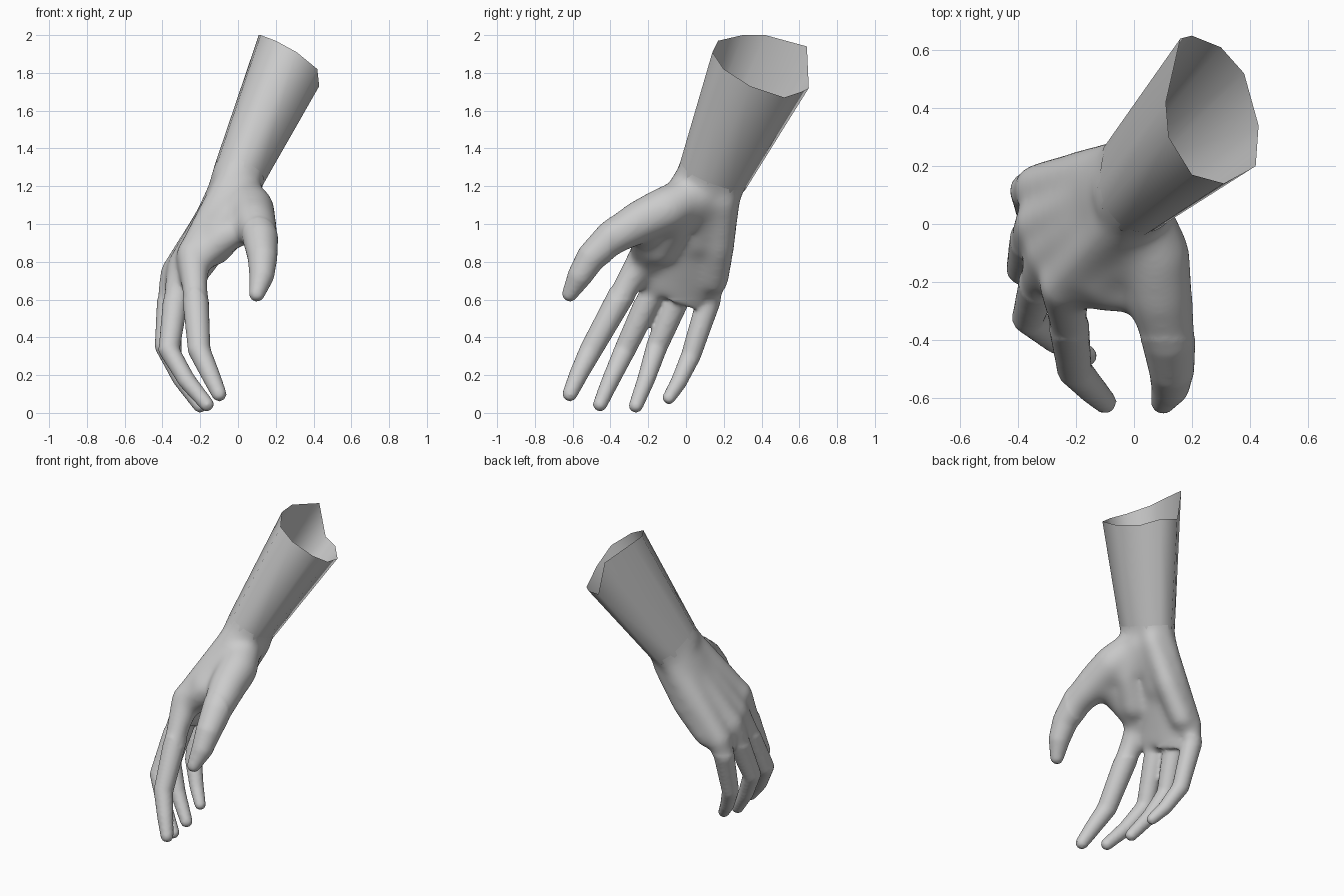
import bpy, bmesh, math
from mathutils import Vector as V

if "Cube" in bpy.data.objects:
    bpy.data.objects.remove(bpy.data.objects["Cube"])

AXIS = V((0.27, 0.27, 0.61)).normalized()      # forearm direction
TOP, WRIST = V((0.27, 0.40, 1.85)), V((0, 0.13, 1.24))

# Ragged open rim of the forearm
RIM = [V(p) for p in [
    (0.16, 0.64, 1.94), (0.20, 0.65, 1.72), (0.30, 0.61, 1.70), (0.38, 0.52, 1.67),
    (0.43, 0.34, 1.73), (0.42, 0.20, 1.82), (0.31, 0.14, 1.91),
    (0.20, 0.17, 1.97), (0.12, 0.30, 2.0), (0.11, 0.42, 2.0)]]
WRIST_RING = []
for p in RIM:
    q = p - TOP
    WRIST_RING.append(WRIST + (q - AXIS * q.dot(AXIS)) * 0.68)


def loft(bm, rings, cap=True):
    loops = [[bm.verts.new(p) for p in r] for r in rings]
    n = len(loops[0])
    for a, b in zip(loops, loops[1:]):
        for i in range(n):
            bm.faces.new((a[i], a[(i + 1) % n], b[(i + 1) % n], b[i]))
    if cap:
        bm.faces.new(loops[0][::-1])
        bm.faces.new(loops[-1])


def ellipse(c, u, v, n=24):
    return [c + u * math.cos(2 * math.pi * i / n) + v * math.sin(2 * math.pi * i / n)
            for i in range(n)]


def limb(bm, pts, radii):
    """Round tube through points with ball ends."""
    cs = [V(p) for p in pts]
    rings = []
    for i, r in enumerate(radii):
        d = (cs[min(i + 1, len(cs) - 1)] - cs[max(i - 1, 0)]).normalized()
        u = d.cross(V((0.3, 1, 0.1))).normalized()
        rings.append(ellipse(cs[i], u * r, d.cross(u) * r))
    loft(bm, rings)
    for i in (0, -1):
        s = bmesh.ops.create_icosphere(bm, subdivisions=3, radius=radii[i])
        bmesh.ops.translate(bm, verts=s["verts"], vec=cs[i])


def add_object(name, bm):
    bmesh.ops.recalc_face_normals(bm, faces=bm.faces)
    me = bpy.data.meshes.new(name)
    bm.to_mesh(me)
    bm.free()
    me.shade_smooth()
    ob = bpy.data.objects.new(name, me)
    bpy.context.collection.objects.link(ob)
    return ob


# Forearm: open tube
bm = bmesh.new()
loft(bm, [WRIST_RING, RIM], cap=False)
add_object("forearm", bm)

# Hand: overlapping volumes fused by a remesh
bm = bmesh.new()
loft(bm, [[p - AXIS * 0.06 for p in WRIST_RING],
          [p.lerp(r, 0.3) + AXIS * 0.02 for p, r in zip(WRIST_RING, RIM)]])

# Palm slab: centre, half width, half thickness
w = V((-0.2, 0.9, -0.38)).normalized()
n = V((-0.85, 0.01, 0.48)).normalized()
palm = [(0, .13, 1.24, .185, .13), (-.14, .05, .98, .23, .108), (-.22, 0, .85, .25, .098),
        (-.28, -.04, .73, .235, .088), (-.31, -.085, .62, .20, .06)]
loft(bm, [ellipse(V(p[:3]), w * p[3], n * p[4]) for p in palm])

# Fingers from index to little, each with a bone across the back of the hand
fingers = [
    [(-.24, -.21, .84), (-.23, -.31, .68), (-.205, -.505, .33),
     (-.145, -.57, .2), (-.1, -.615, .1)],
    [(-.29, -.1, .78), (-.325, -.18, .64), (-.365, -.325, .33),
     (-.27, -.40, .17), (-.165, -.455, .045)],
    [(-.33, 0, .74), (-.36, -.05, .6), (-.385, -.155, .35),
     (-.3, -.21, .18), (-.2, -.265, .038)],
    [(-.335, .125, .68), (-.365, .115, .58), (-.35, .025, .3),
     (-.28, -.04, .16), (-.22, -.09, .08)]]
for i, pts in enumerate(fingers):
    size = (1.05, 1, 1, .92)[i]
    limb(bm, pts, [r * size for r in (.087, .07, .058, .048, .039)])
    limb(bm, [(-.02, .03 + .055 * i, 1.23 - .015 * i), pts[0]], [.1, .085])

# Thumb
limb(bm, [(.02, .06, 1.17), (.07, -.1, 1.08), (.09, -.25, 1.01), (.12, -.4, .92),
          (.13, -.505, .82), (.125, -.565, .72), (.1, -.615, .63)],
     [.10, .125, .115, .094, .079, .066, .043])

# Thumb web, ball of the thumb and heel of the hand
for r, pts in [
        (.09, [(.07, -.2, 1.0), (-.06, -.22, .94), (-.2, -.2, .83)]),
        (.09, [(.02, -.04, 1.15), (-.11, -.19, .95)]),
        (.085, [(.04, .09, 1.15), (0, -.06, .99), (-.12, -.14, .86)]),
        (.078, [(.02, .2, 1.13), (-.12, .18, .88), (-.26, .15, .70)]),
        (.08, [(.02, .12, 1.12), (-.14, .07, .9)])]:
    limb(bm, pts, [r] * len(pts))
hand = add_object("hand", bm)

m = hand.modifiers.new("fuse", "REMESH")
m.mode, m.voxel_size = "VOXEL", 0.012
m = hand.modifiers.new("relax", "SMOOTH")
m.factor, m.iterations = 0.5, 8
dg = bpy.context.evaluated_depsgraph_get()
me = bpy.data.meshes.new_from_object(hand.evaluated_get(dg))
hand.modifiers.clear()

# Blend the palm and knuckles further, leaving the fingers and thumb tip crisp
bm = bmesh.new()
bm.from_mesh(me)
soft = [v for v in bm.verts if v.co.z > 0.6 and v.co.y > -0.4]
for _ in range(35):
    bmesh.ops.smooth_vert(bm, verts=soft, factor=0.5,
                          use_axis_x=True, use_axis_y=True, use_axis_z=True)

# Open the wrist where it meets the forearm
bmesh.ops.bisect_plane(bm, geom=bm.verts[:] + bm.edges[:] + bm.faces[:],
                       plane_co=WRIST + AXIS * 0.03, plane_no=AXIS, clear_outer=True)
bm.to_mesh(me)
bm.free()
me.shade_smooth()
hand.data = me
